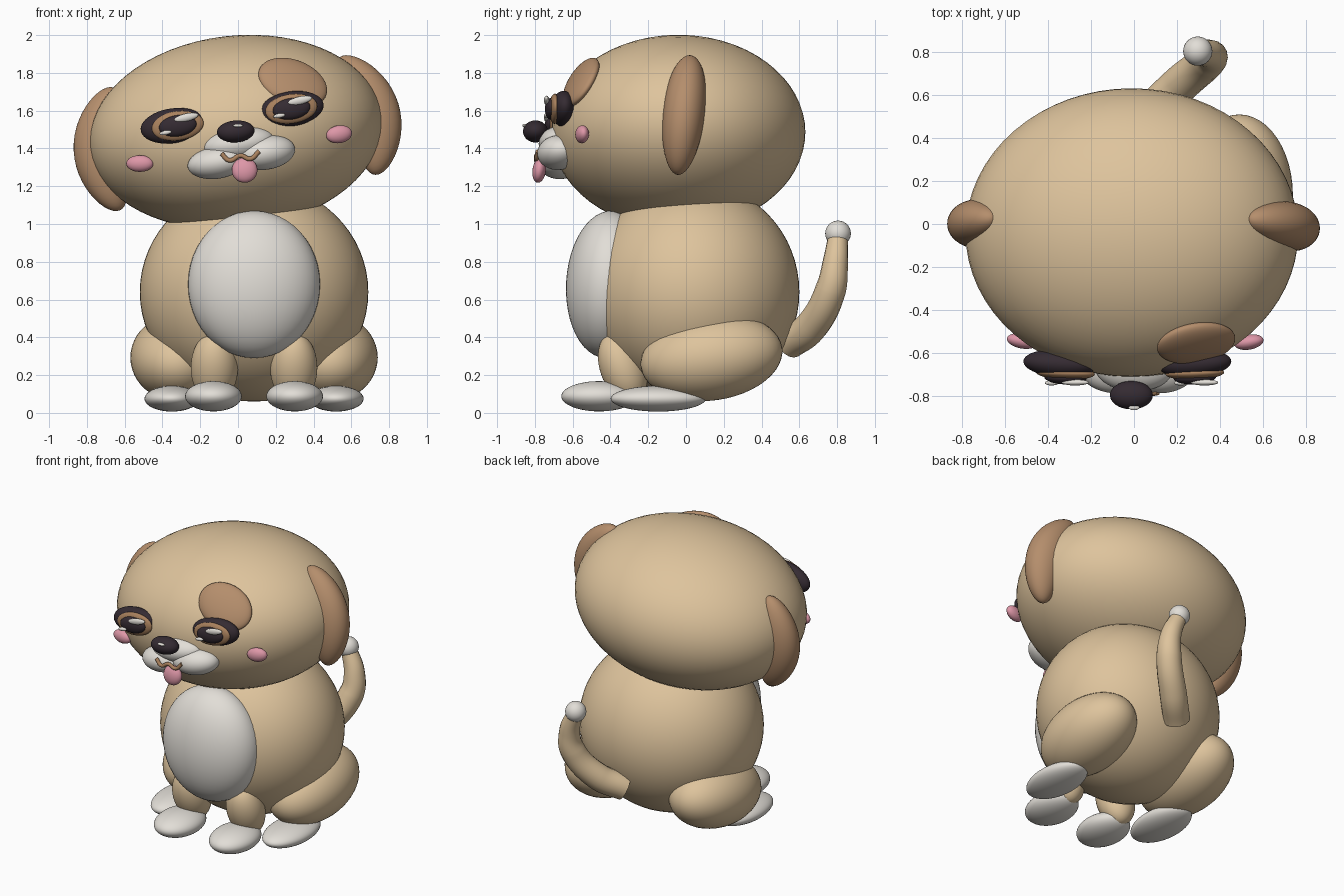
import bpy
from math import radians
from mathutils import Vector, Matrix

cube = bpy.data.objects.get("Cube")
if cube:
    bpy.data.objects.remove(cube, do_unlink=True)


def material(name, rgb):
    m = bpy.data.materials.new(name)
    m.use_nodes = True
    m.diffuse_color = (*rgb, 1)
    bsdf = next(n for n in m.node_tree.nodes if n.type == 'BSDF_PRINCIPLED')
    bsdf.inputs["Base Color"].default_value = (*rgb, 1)
    bsdf.inputs["Roughness"].default_value = 0.7
    return m


TAN = material("tan_fur", (0.73, 0.55, 0.335))
BROWN = material("brown_fur", (0.46, 0.27, 0.15))
CARAMEL = material("caramel", (0.40, 0.22, 0.11))
WHITE = material("cream_white", (0.76, 0.73, 0.68))
BLACK = material("soft_black", (0.035, 0.024, 0.032))
PINK = material("pink", (0.73, 0.31, 0.39))

ROLL = -8.5  # sideways tilt of the face


def ball(name, mat, loc, radii, rot=(0, 0, 0), segments=48):
    """Smooth ellipsoid; radii are baked into the mesh."""
    bpy.ops.mesh.primitive_uv_sphere_add(segments=segments, ring_count=segments // 2,
                                         radius=1, location=loc)
    ob = bpy.context.object
    ob.name = name
    ob.data.transform(Matrix.Diagonal((*radii, 1)))
    ob.rotation_euler = [radians(a) for a in rot]
    ob.data.materials.append(mat)
    bpy.ops.object.shade_smooth()
    return ob


def tube(name, mat, points, radius, sizes):
    """Round tube through points with a radius factor at each."""
    cu = bpy.data.curves.new(name, 'CURVE')
    cu.dimensions = '3D'
    cu.bevel_depth = radius
    cu.bevel_resolution = 6
    cu.use_fill_caps = True
    sp = cu.splines.new('BEZIER')
    sp.bezier_points.add(len(points) - 1)
    for bp, p, s in zip(sp.bezier_points, points, sizes):
        bp.co = p
        bp.radius = s
        bp.handle_left_type = bp.handle_right_type = 'AUTO'
    cu.materials.append(mat)
    ob = bpy.data.objects.new(name, cu)
    bpy.context.collection.objects.link(ob)
    return ob


# Body, belly and head
ball("body", TAN, (0.085, 0.04, 0.64), (0.605, 0.56, 0.58), segments=64)
ball("belly", WHITE, (0.085, -0.41, 0.68), (0.35, 0.225, 0.39), (-3, 0, 0))
ball("head", TAN, (-0.01, -0.04, 1.486), (0.778, 0.672, 0.511), (0, -6.5, 0), 64)

# Legs and paws, mirrored about the body axis
for side, s in (("right", -1), ("left", 1)):
    ball(side + "_thigh", TAN, (0.085 + s * 0.405, 0.135, 0.293),
         (0.25, 0.378, 0.227), (8, 0, 0))
    ball(side + "_hind_paw", WHITE, (0.085 + s * 0.435, -0.147, 0.075),
         (0.145, 0.252, 0.068))
    ball(side + "_front_leg", TAN, (0.085 + s * 0.21, -0.335, 0.24),
         (0.125, 0.12, 0.195), (20, 0, 0))
    ball(side + "_front_paw", WHITE, (0.085 + s * 0.215, -0.46, 0.088),
         (0.15, 0.2, 0.08))

# Tail with a ball at the tip
tube("tail", TAN, [(0.1, 0.545, 0.37), (0.225, 0.66, 0.455), (0.35, 0.765, 0.65),
                   (0.355, 0.79, 0.79), (0.30, 0.805, 0.94)],
     0.08, [1.08, 1.1, 1.02, 0.85, 0.65])
ball("tail_tip", WHITE, (0.297, 0.805, 0.95), (0.068, 0.068, 0.068), segments=32)

# Floppy ears, their ends bent towards the head
for side, s, loc, rot in (("right", -1, (-0.73, 0, 1.393), (-5, -3, 0)),
                          ("left", 1, (0.715, -0.01, 1.597), (-6, -17, 0))):
    ear = ball(side + "_ear", BROWN, loc, (0.14, 0.112, 0.33), rot)
    for v in ear.data.vertices:
        v.co.x -= s * 0.07 * (v.co.z / 0.33) ** 2

# Brow patch lying on the head surface
n = Vector((0.36, -1.17, 0.84)).normalized()
u = Vector((1, 0, -0.35))
u = (u - n * u.dot(n)).normalized()
patch = ball("brow_patch", BROWN, (0.29, -0.555, 1.75), (0.19, 0.145, 0.05))
patch.rotation_euler = Matrix((u, n.cross(u), n)).transposed().to_euler()

# Eyes: dark rim, caramel iris, pupil and two glints
for side, s, x, z in (("right", -1, -0.345, 1.52), ("left", 1, 0.283, 1.61)):
    xi = x + 0.013 - s * 0.013
    ball(side + "_eye_rim", BLACK, (x, -0.65, z), (0.172, 0.065, 0.092), (0, ROLL, s * 4))
    ball(side + "_iris", CARAMEL, (xi, -0.695, z), (0.138, 0.03, 0.078), (0, ROLL, s * 2))
    ball(side + "_pupil", BLACK, (xi, -0.715, z), (0.1, 0.032, 0.056), (0, ROLL, s * 2))
    ball(side + "_glint", WHITE, (xi + 0.045, -0.738, z + 0.044), (0.066, 0.014, 0.021),
         (0, -13, 0), 24)
    ball(side + "_small_glint", WHITE, (xi - 0.065, -0.74, z - 0.037),
         (0.032, 0.012, 0.012), (0, -10, 0), 24)

# Cheeks
ball("right_cheek", PINK, (-0.52, -0.545, 1.32), (0.073, 0.035, 0.044), (0, 0, -10), 32)
ball("left_cheek", PINK, (0.535, -0.55, 1.475), (0.07, 0.035, 0.047), (0, ROLL, 10), 32)

# Muzzle and nose
ball("muzzle_bridge", WHITE, (0.005, -0.66, 1.425), (0.19, 0.12, 0.092), (0, ROLL, 0))
ball("right_muzzle", WHITE, (-0.11, -0.675, 1.325), (0.16, 0.11, 0.085), (0, ROLL, -12))
ball("left_muzzle", WHITE, (0.148, -0.675, 1.378), (0.157, 0.11, 0.09), (0, ROLL, 12))
ball("nose", BLACK, (-0.012, -0.797, 1.49), (0.1, 0.066, 0.058), (0, ROLL / 2, 0))
ball("nose_glint", WHITE, (0, -0.855, 1.521), (0.026, 0.012, 0.009), segments=24)

# Mouth and tongue
tube("mouth", CARAMEL, [(-0.087, -0.785, 1.372), (-0.045, -0.792, 1.337),
                        (0.013, -0.792, 1.362), (0.065, -0.792, 1.345),
                        (0.112, -0.785, 1.385)], 0.012, [1] * 5)
ball("tongue", PINK, (0.035, -0.777, 1.285), (0.068, 0.036, 0.067), (-8, 0, 0), 32)
